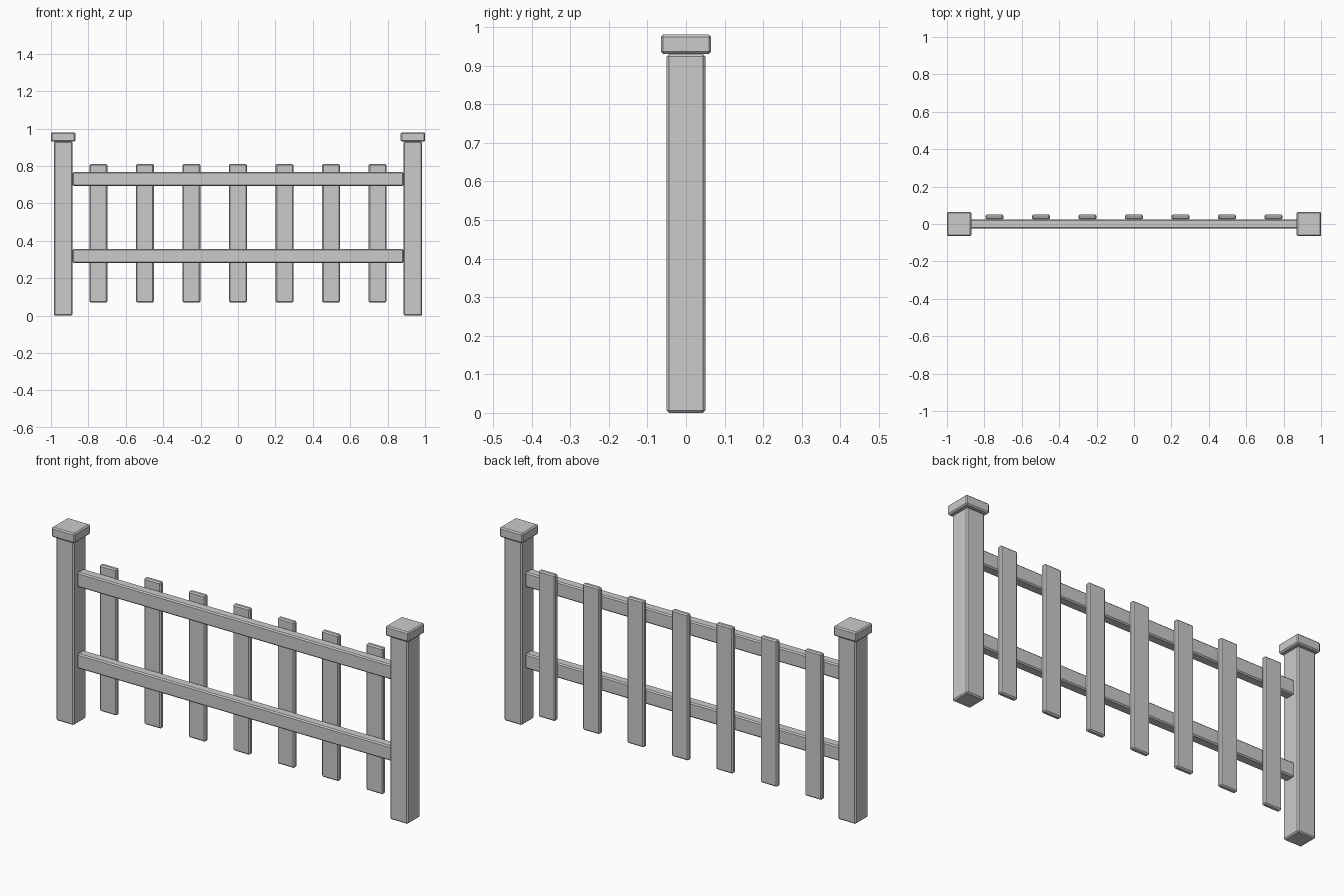
import bpy
import bmesh

if "Cube" in bpy.data.objects:
    bpy.data.objects.remove(bpy.data.objects["Cube"])


def box(name, center, size, bevel=0.006):
    """Box with chamfered edges, resting at its world position."""
    bm = bmesh.new()
    bmesh.ops.create_cube(bm, size=1.0)
    bmesh.ops.scale(bm, vec=size, verts=bm.verts)
    bmesh.ops.bevel(bm, geom=bm.edges[:], offset=bevel, segments=1,
                    affect='EDGES', clamp_overlap=True)
    mesh = bpy.data.meshes.new(name)
    bm.to_mesh(mesh)
    bm.free()
    obj = bpy.data.objects.new(name, mesh)
    obj.location = center
    bpy.context.collection.objects.link(obj)
    return obj


# End posts with square caps
for side, x in (("left", -0.935), ("right", 0.935)):
    box(f"{side}_post", (x, 0, 0.465), (0.10, 0.10, 0.93))
    box(f"{side}_post_cap", (x, 0, 0.955), (0.13, 0.13, 0.05))

# Horizontal rails between the posts
for level, z in (("lower", 0.318), ("upper", 0.73)):
    box(f"{level}_rail", (0, 0, z), (1.77, 0.05, 0.075))

# Pickets fixed to the back of the rails
for i in range(7):
    box(f"picket_{i + 1}", ((i - 3) * 0.2487, 0.0375, 0.44), (0.095, 0.025, 0.74))
